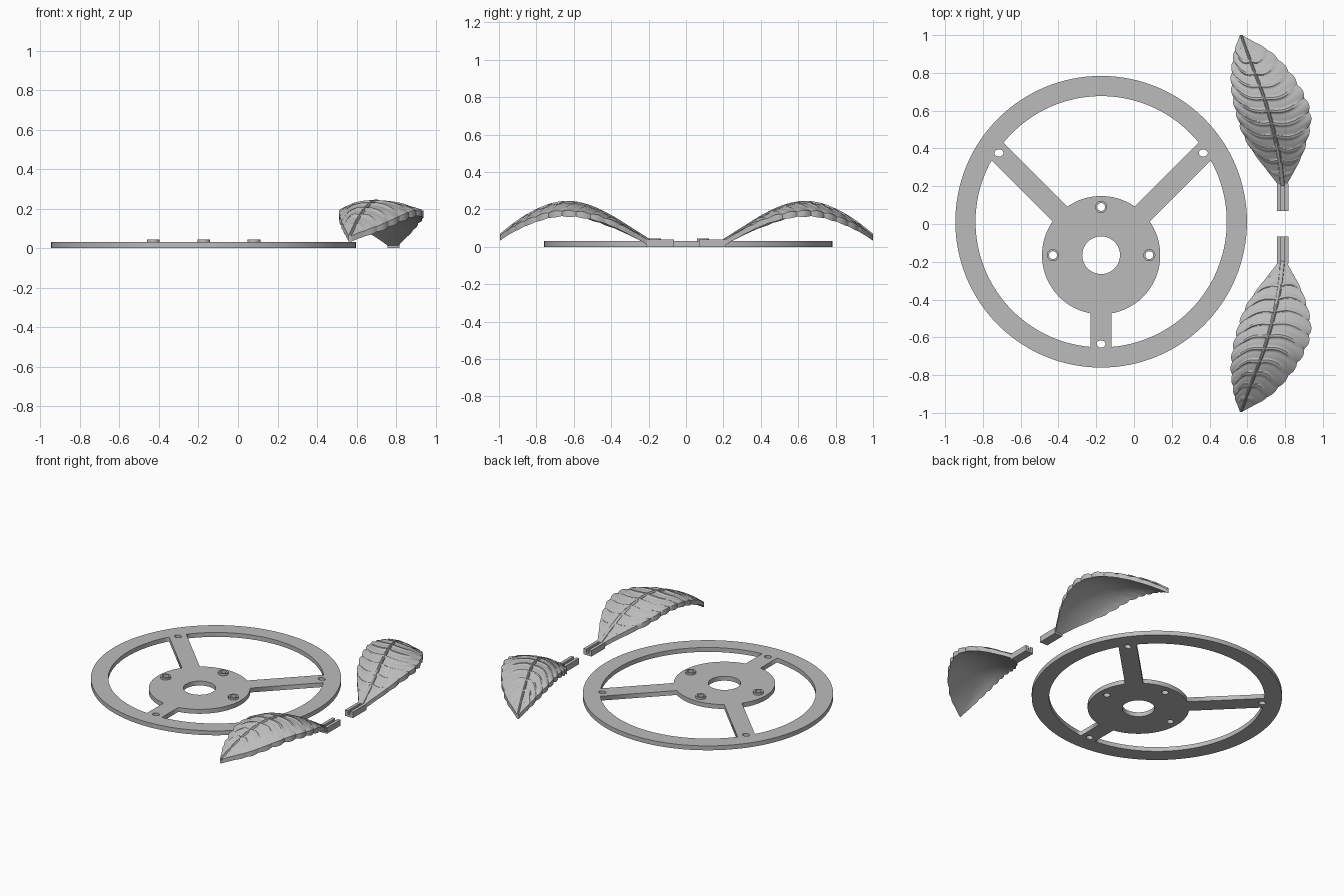
import bpy, bmesh, math
from mathutils import Vector

if "Cube" in bpy.data.objects:
    bpy.data.objects.remove(bpy.data.objects["Cube"], do_unlink=True)

grey = bpy.data.materials.new("plain grey")
grey.use_nodes = True
COLOUR = (0.5, 0.5, 0.5, 1)
grey.diffuse_color = COLOUR
grey.node_tree.nodes["Principled BSDF"].inputs["Base Color"].default_value = COLOUR

RIM, HUB = Vector((-0.174, 0.012)), Vector((-0.174, -0.165))
RIM_OUT, RIM_IN, HUB_R, HALF_SPOKE = 0.772, 0.665, 0.313, 0.056
THICK = 0.03


def polar(centre, r, a, ry=None):
    return centre + Vector((r * math.cos(a), (ry or r) * math.sin(a)))


def arc(centre, r, a, b, n):
    return [polar(centre, r, a + (b - a) * i / n) for i in range(n + 1)]


def ring(centre, r, n=32, ry=None):
    return [polar(centre, r, math.tau * i / n, ry) for i in range(n)]


def plate(name, loops, z0, z1):
    """Flat plate from an outline and the holes nested in it."""
    curve = bpy.data.curves.new(name, "CURVE")
    curve.dimensions, curve.fill_mode = "2D", "BOTH"
    curve.extrude = (z1 - z0) / 2
    for loop in loops:
        spline = curve.splines.new("POLY")
        spline.points.add(len(loop) - 1)
        for p, co in zip(spline.points, loop):
            p.co = (co.x, co.y, 0, 1)
        spline.use_cyclic_u = True
    ob = bpy.data.objects.new(name, curve)
    bpy.context.collection.objects.link(ob)
    ob.location.z = (z0 + z1) / 2
    curve.materials.append(grey)
    bpy.ops.object.select_all(action="DESELECT")
    bpy.context.view_layer.objects.active = ob
    ob.select_set(True)
    bpy.ops.object.convert(target="MESH")


def spoke_rim_angle(a, side):
    """Angle about the rim centre where a spoke edge meets the rim."""
    d = Vector((math.cos(a), math.sin(a)))
    p = HUB + Vector((-d.y, d.x)) * HALF_SPOKE * side - RIM
    b = p.dot(d)
    p += d * (-b + math.sqrt(b * b - p.dot(p) + RIM_IN ** 2))
    return math.atan2(p.y, p.x)


def window(a, b):
    """Opening between the spokes at angles a and b."""
    trim = math.asin(HALF_SPOKE / HUB_R)
    ra, rb = spoke_rim_angle(a, 1), spoke_rim_angle(b, -1)
    if rb < ra:
        rb += math.tau
    return arc(RIM, RIM_IN, ra, rb, 40) + arc(HUB, HUB_R, b - trim, a + trim, 32)


# Wheel plate: rim, spokes and hub with all their holes
spokes = [math.radians(a) for a in (45, 135, 270, 405)]
loops = [ring(RIM, RIM_OUT, 128), ring(HUB, 0.1, 48)]
loops += [window(a, b) for a, b in zip(spokes, spokes[1:])]
for a, r in zip(spokes, (0.765, 0.765, 0.47)):
    loops.append(ring(polar(HUB, r, a), 0.024, 16, 0.019))
bosses = [polar(HUB, 0.255, math.radians(a)) for a in (0, 90, 180)]
loops += [ring(c, 0.021, 24) for c in bosses]
plate("wheel", loops, 0, THICK)

# Raised collars around the hub holes
for i, c in enumerate(bosses):
    plate(f"hub_collar_{i + 1}", [ring(c, 0.032, 24), ring(c, 0.021, 24)], THICK, 0.044)


def smooth_path(pts, u):
    """Catmull-Rom sample of evenly spaced points."""
    pts = [Vector(p) for p in pts]
    pts = [2 * pts[0] - pts[1]] + pts + [2 * pts[-1] - pts[-2]]
    f = min(max(u, 0), 1) * (len(pts) - 3)
    i = min(int(f), len(pts) - 4)
    t = f - i
    a, b, c, d = pts[i:i + 4]
    return 0.5 * (2 * b + (c - a) * t + (2 * a - 5 * b + 4 * c - d) * t * t
                  + (3 * b - a - 3 * c + d) * t ** 3)


MIDRIB = [(.787, .2), (.768, .36), (.732, .52), (.685, .68), (.625, .84), (.567, 1)]
LEFT = [(.765, .205), (.605, .42), (.54, .59), (.514, .75), (.528, .9), (.56, .998)]
RIGHT = [(.808, .205), (.9, .39), (.934, .58), (.86, .755), (.73, .905), (.575, .998)]
ARCH = [(.2, .032), (.3, .095), (.4, .157), (.5, .206), (.6, .233),
        (.7, .229), (.8, .194), (.9, .137), (1, .06)]
VEINS, STEPS, COLS = 12, 12, 14


def leaf_point(u, s):
    """Top surface; u runs base to tip, s from one edge (-1) to the other (1)."""
    mid = smooth_path(MIDRIB, u)
    edge = smooth_path(LEFT if s < 0 else RIGHT, u)
    k = abs(s)
    phase = (u * VEINS) % 1
    scallop = abs(math.sin(math.pi * phase))
    fade = min(1, 5 * u, 6 * (1 - u))
    p = mid.lerp(edge, k * (1 + 0.05 * (scallop - 0.6) * k * fade))
    p.y -= 0.03 * math.sin(math.pi * k) * fade        # bowed veins
    d = (edge - mid).length * k
    z = smooth_path(ARCH, (p.y - 0.2) / 0.8).y - d * d
    near_vein = max(0, 1 - min(phase, 1 - phase) * 5)
    z += 0.009 * min(1, 1.6 * near_vein) * min(1, 3 * (1 - k)) * fade
    z += 0.006 * scallop * k * fade
    return Vector((p.x, p.y, z))


def leaf(name, mirror):
    bm = bmesh.new()
    rows = VEINS * STEPS
    cols = [i / COLS for i in range(-COLS, COLS + 1)]
    top, low = [], []
    for r in range(rows + 1):
        pts = [leaf_point(r / rows, s) for s in cols]
        top.append([bm.verts.new(p) for p in pts])
        low.append([])
        for s in cols:
            q = leaf_point(r / rows, s)
            u = r / rows
            flat = smooth_path(ARCH, (q.y - 0.2) / 0.8).y
            mid = smooth_path(MIDRIB, u)
            d = (Vector((q.x, q.y)) - mid).length
            low[-1].append(bm.verts.new((q.x, q.y, max(0, flat - d * d - 0.028))))
    n = len(cols)
    for r in range(rows):
        for c in range(n - 1):
            bm.faces.new((top[r][c], top[r][c + 1], top[r + 1][c + 1], top[r + 1][c]))
            bm.faces.new((low[r][c], low[r + 1][c], low[r + 1][c + 1], low[r][c + 1]))
        for c in (0, n - 1):
            bm.faces.new((top[r][c], top[r + 1][c], low[r + 1][c], low[r][c]))
    for r in (0, rows):
        for c in range(n - 1):
            bm.faces.new((top[r][c], top[r][c + 1], low[r][c + 1], low[r][c]))
    finish(bm, name, mirror, True)


def finish(bm, name, mirror, smooth=False):
    if mirror:
        for v in bm.verts:
            v.co.y = 0.005 - v.co.y
    bmesh.ops.recalc_face_normals(bm, faces=bm.faces)
    me = bpy.data.meshes.new(name)
    bm.to_mesh(me)
    bm.free()
    me.materials.append(grey)
    ob = bpy.data.objects.new(name, me)
    bpy.context.collection.objects.link(ob)
    if smooth:
        bpy.ops.object.select_all(action="DESELECT")
        bpy.context.view_layer.objects.active = ob
        ob.select_set(True)
        bpy.ops.object.shade_smooth_by_angle(angle=math.radians(30))


def midrib(name, mirror):
    """Raised central rib, tapering to the tip."""
    bm = bmesh.new()
    loops = []
    for i in range(41):
        u = i / 40
        p = leaf_point(u, 0)
        z = smooth_path(ARCH, (p.y - 0.2) / 0.8).y
        w = 0.013 - 0.006 * u
        loops.append([bm.verts.new((p.x + w * math.cos(a), p.y, z - 0.002 + 0.013 * math.sin(a)))
                      for a in (math.tau * j / 10 for j in range(10))])
    for a, b in zip(loops, loops[1:]):
        for j in range(10):
            bm.faces.new((a[j], a[j - 1], b[j - 1], b[j]))
    bm.faces.new(loops[0])
    bm.faces.new(loops[-1])
    finish(bm, name, mirror, True)


def stem(name, mirror):
    """Stem tab with a groove along its top, open at the free end."""
    bm = bmesh.new()
    prof = [(-.03, 0), (.03, 0), (.03, .04), (.009, .04), (.009, .014),
            (-.009, .014), (-.009, .04), (-.03, .04)]
    f = bm.faces.new([bm.verts.new((.787 + x, .07, z)) for x, z in prof])
    ext = bmesh.ops.extrude_face_region(bm, geom=[f])
    moved = [v for v in ext["geom"] if isinstance(v, bmesh.types.BMVert)]
    bmesh.ops.translate(bm, verts=moved, vec=(0, .145, 0))
    finish(bm, name, mirror)


for label, flip in (("back", False), ("front", True)):
    leaf(f"{label}_leaf", flip)
    midrib(f"{label}_leaf_midrib", flip)
    stem(f"{label}_leaf_stem", flip)
